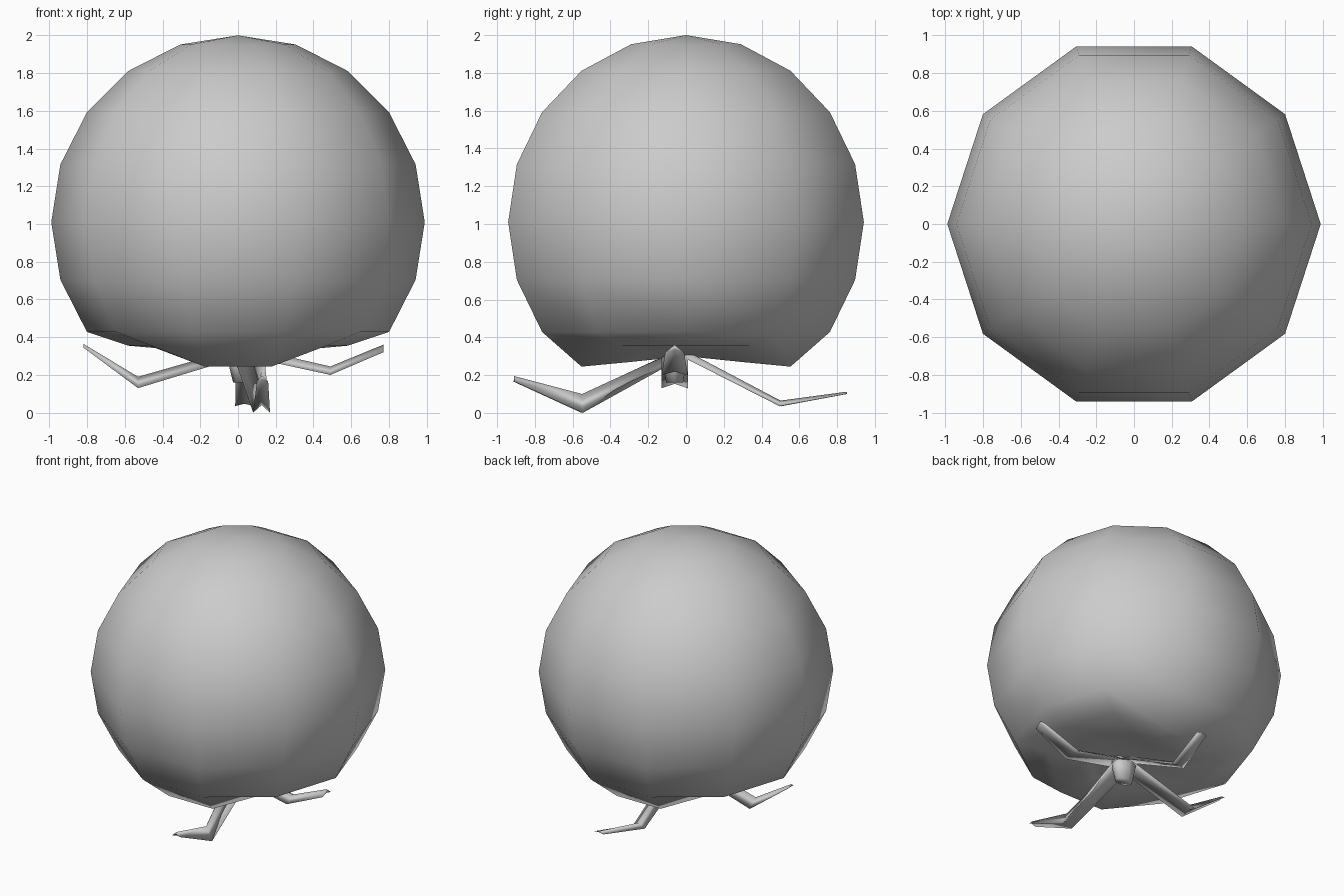
import bpy, bmesh, math
from mathutils import Vector, Matrix

if "Cube" in bpy.data.objects:
    bpy.data.objects.remove(bpy.data.objects["Cube"])


def add_object(name, bm):
    bmesh.ops.recalc_face_normals(bm, faces=bm.faces)
    for f in bm.faces:
        f.smooth = True
    mesh = bpy.data.meshes.new(name)
    bm.to_mesh(mesh)
    bm.free()
    ob = bpy.data.objects.new(name, mesh)
    bpy.context.collection.objects.link(ob)
    return ob


# Ten-sided ball whose underside is pushed in
R, CZ = 0.99, 1.01
bm = bmesh.new()
bmesh.ops.create_uvsphere(bm, u_segments=10, v_segments=10, radius=R,
                          matrix=Matrix.Translation((0, 0, CZ))
                          @ Matrix.Rotation(math.pi / 2, 4, 'Z'))
for v in bm.verts:
    r = math.hypot(v.co.x, v.co.y)
    if v.co.z > 0.4:
        continue
    if r > 0.45:
        v.co.z = 0.245 if abs(v.co.y) > 0.5 else 0.355
    elif r > 0.1:
        v.co.z = 0.27 if abs(v.co.y) > 0.27 else 0.33
    else:
        v.co.z = 0.30
add_object("ball_body", bm)


# Bent leg: tent-shaped section swept along (ridge point, half width, drop)
def leg(name, stations):
    bm = bmesh.new()
    rings = []
    run = Vector(stations[-1][0]) - Vector(stations[0][0])
    side = Vector((-run.y, run.x, 0)).normalized()
    for p, w, drop in stations:
        p, down = Vector(p), Vector((0, 0, -drop))
        section = (p, p + side * w + down, p + down * 0.6, p - side * w + down)
        rings.append([bm.verts.new(c) for c in section])
    for a, b in zip(rings, rings[1:]):
        for i in range(4):
            j = (i + 1) % 4
            bm.faces.new((a[i], a[j], b[j], b[i]))
    bm.faces.new(rings[0])
    bm.faces.new(rings[-1][::-1])
    return add_object(name, bm)


leg("right_leg", [((0.03, -0.06, 0.35), 0.07, 0.05),
                  ((0.49, -0.06, 0.245), 0.07, 0.045),
                  ((0.77, -0.06, 0.36), 0.05, 0.04)])
leg("left_leg", [((0.03, -0.06, 0.35), 0.07, 0.05),
                 ((-0.53, -0.06, 0.19), 0.07, 0.06),
                 ((-0.82, -0.06, 0.365), 0.03, 0.02)])
leg("front_leg", [((0.06, -0.03, 0.34), 0.08, 0.05),
                  ((0.125, -0.55, 0.10), 0.045, 0.10),
                  ((0.13, -0.91, 0.195), 0.03, 0.03)])
leg("back_leg", [((0.05, -0.03, 0.345), 0.06, 0.04),
                 ((0.035, 0.50, 0.065), 0.05, 0.03),
                 ((0.12, 0.85, 0.112), 0.04, 0.012)])

# Small tapered hub where the legs meet
bm = bmesh.new()
bmesh.ops.create_cone(bm, cap_ends=True, segments=8, radius1=0.6, radius2=1.0,
                      depth=1.0,
                      matrix=Matrix.Translation((0.04, -0.06, 0.25))
                      @ Matrix.Diagonal((0.11, 0.075, 0.18, 1)))
add_object("leg_hub", bm)
